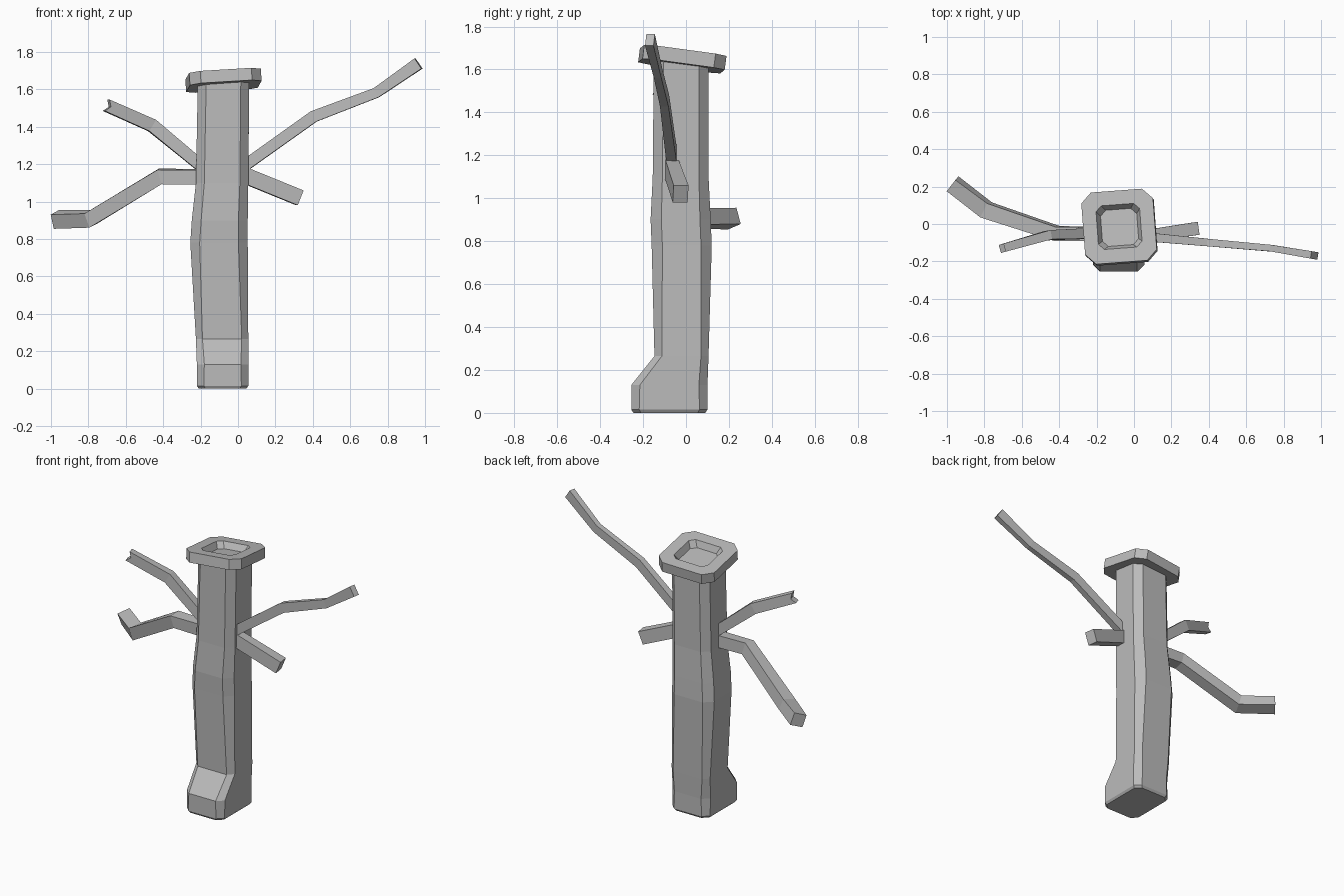
import bpy, bmesh, math
from mathutils import Vector

cube = bpy.data.objects.get("Cube")
if cube:
    bpy.data.objects.remove(cube, do_unlink=True)

grey = bpy.data.materials.new("bark_grey")
grey.use_nodes = True
grey.diffuse_color = (0.5, 0.5, 0.5, 1)
grey.node_tree.nodes["Principled BSDF"].inputs["Base Color"].default_value = (0.5, 0.5, 0.5, 1)


def loft(name, rings, notch=0.0):
    """Skin equal-sized rings into a closed, flat-shaded solid."""
    bm = bmesh.new()
    loops = [[bm.verts.new(p) for p in ring] for ring in rings]
    n = len(loops[0])
    for a, b in zip(loops, loops[1:]):
        for i in range(n):
            j = (i + 1) % n
            bm.faces.new((a[i], a[j], b[j], b[i]))
    bm.faces.new(loops[0][::-1])
    tip = bm.faces.new(loops[-1])
    if notch:
        # Split the broken end across its width and push the crease inwards
        inward = (Vector(rings[-2][0]) - Vector(rings[-1][0])).normalized() * notch
        sides = [e for e in tip.edges if abs((e.verts[0].co - e.verts[1].co).z) > 0.03]
        cut = bmesh.ops.subdivide_edges(bm, edges=sides, cuts=1)
        for g in cut["geom_inner"]:
            if isinstance(g, bmesh.types.BMVert):
                g.co += inward
    bmesh.ops.recalc_face_normals(bm, faces=bm.faces)
    mesh = bpy.data.meshes.new(name)
    bm.to_mesh(mesh)
    bm.free()
    mesh.materials.append(grey)
    obj = bpy.data.objects.new(name, mesh)
    bpy.context.collection.objects.link(obj)
    return obj


def octagon(x0, x1, y0, y1, cx, cy):
    """Rectangle with chamfered corners."""
    return [(x0 + cx, y0), (x1 - cx, y0), (x1, y0 + cy), (x1, y1 - cy),
            (x1 - cx, y1), (x0 + cx, y1), (x0, y1 - cy), (x0, y0 + cy)]


def top_z(x, y):
    """Sloping plane of the cut top."""
    return 1.681 + 0.07 * (x + 0.08) - 0.13 * (y + 0.015)


# Trunk: z, x range, y range, chamfer
sections = [
    (0.0, -0.21, 0.045, -0.245, 0.09, 0.035),
    (0.015, -0.22, 0.055, -0.255, 0.10, 0.037),
    (0.13, -0.22, 0.055, -0.255, 0.10, 0.04),
    (0.265, -0.225, 0.055, -0.147, 0.105, 0.035),
    (0.78, -0.255, 0.052, -0.16, 0.12, 0.05),
    (0.9, -0.247, 0.052, -0.165, 0.115, 0.05),
    (1.1, -0.225, 0.055, -0.155, 0.105, 0.045),
]
rings = [[(x, y, z) for x, y in octagon(x0, x1, y0, y1, c, c)]
         for z, x0, x1, y0, y1, c in sections]
rings.append([(x, y, top_z(x, y) - 0.055)
              for x, y in octagon(-0.215, 0.06, -0.15, 0.105, 0.045, 0.045)])
loft("trunk", rings)


# Cap: tilted rim with a shallow hollow
def cap_ring(half, chamfer, depth):
    normal = Vector((-0.07, 0.13, 1))
    c, s = math.cos(0.075), math.sin(0.075)
    ring = []
    for u, v in octagon(-half, half, -half, half, chamfer, chamfer):
        x, y = -0.08 + u * c - v * s, -0.013 + u * s + v * c
        ring.append(Vector((x, y, top_z(x, y))) - normal * depth)
    return ring


loft("cap", [cap_ring(0.192, 0.055, 0.065), cap_ring(0.192, 0.055, 0),
             cap_ring(0.117, 0.03, 0), cap_ring(0.097, 0.03, 0.04)])


def branch(name, points, roll=0.0, notch=0.0):
    """Four-sided bent branch; points are (x, y, z, width, height)."""
    path = [Vector(p[:3]) for p in points]
    dirs = [(b - a).normalized() for a, b in zip(path, path[1:])]
    rings = []
    for i, p in enumerate(points):
        before, after = dirs[max(i - 1, 0)], dirs[min(i, len(dirs) - 1)]
        t = (before + after).normalized()
        side = t.cross(Vector((0, 0, 1))).normalized()
        up = side.cross(t)
        r = roll * i / (len(points) - 1)
        side, up = (side * math.cos(r) + up * math.sin(r),
                    up * math.cos(r) - side * math.sin(r))
        w, h = side * p[3] / 2, up * p[4] / 2
        rings.append([path[i] + w + h, path[i] - w + h, path[i] - w - h, path[i] + w - h])
    loft(name, rings, notch)


branch("left_upper_branch", [
    (-0.03, -0.06, 1.145, 0.05, 0.06), (0.405, -0.10, 1.455, 0.04, 0.062),
    (0.74, -0.13, 1.582, 0.035, 0.055), (0.965, -0.168, 1.738, 0.04, 0.066)])
branch("left_lower_branch", [
    (-0.05, -0.08, 1.175, 0.06, 0.085), (0.33, -0.025, 1.02, 0.07, 0.085)])
branch("right_upper_branch", [
    (-0.1, -0.045, 1.11, 0.06, 0.06), (-0.46, -0.06, 1.407, 0.05, 0.07),
    (-0.705, -0.13, 1.515, 0.045, 0.066)], notch=0.022)
branch("right_lower_branch", [
    (-0.1, -0.055, 1.13, 0.07, 0.08), (-0.415, -0.05, 1.135, 0.075, 0.08),
    (-0.79, 0.075, 0.907, 0.085, 0.08), (-0.97, 0.215, 0.905, 0.08, 0.08)], roll=0.33)
